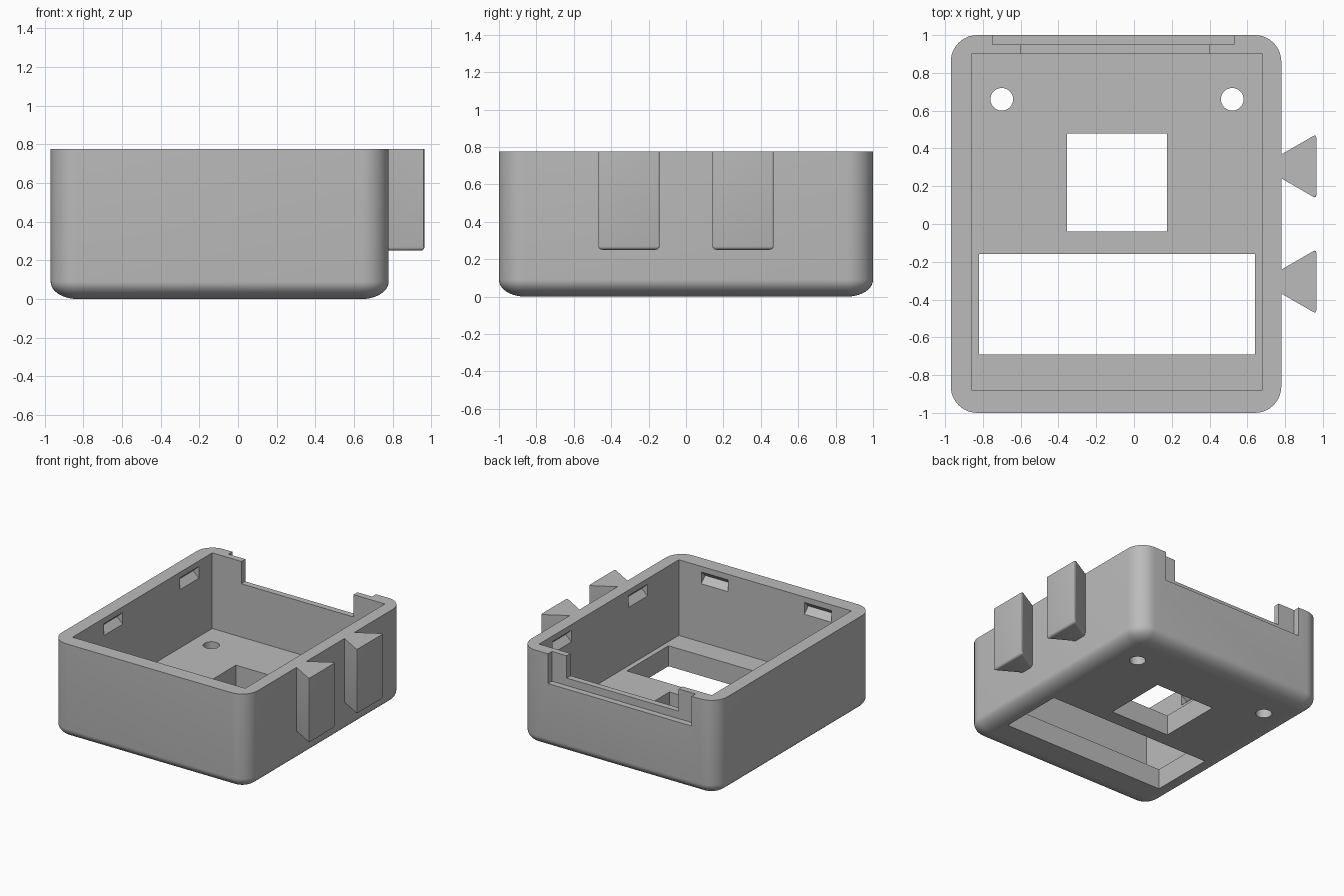
import bpy, bmesh, math
from mathutils import Vector

cube = bpy.data.objects.get("Cube")
if cube:
    bpy.data.objects.remove(cube, do_unlink=True)

gray = bpy.data.materials.new("plastic gray")
gray.use_nodes = True
COLOR = (0.5, 0.5, 0.5, 1)
gray.diffuse_color = COLOR
gray.node_tree.nodes["Principled BSDF"].inputs["Base Color"].default_value = COLOR

X0, X1, Y0, Y1, TOP = -0.97, 0.78, -1.0, 1.0, 0.775
FLOOR = 0.165


def loft(name, rings):
    """Closed solid skinned through rings with equal point counts."""
    bm = bmesh.new()
    loops = [[bm.verts.new(p) for p in ring] for ring in rings]
    n = len(loops[0])
    for a, b in zip(loops, loops[1:]):
        for i in range(n):
            j = (i + 1) % n
            bm.faces.new((a[i], a[j], b[j], b[i]))
    bm.faces.new(loops[0][::-1])
    bm.faces.new(loops[-1])
    bmesh.ops.recalc_face_normals(bm, faces=bm.faces)
    mesh = bpy.data.meshes.new(name)
    bm.to_mesh(mesh)
    bm.free()
    mesh.materials.append(gray)
    obj = bpy.data.objects.new(name, mesh)
    bpy.context.collection.objects.link(obj)
    return obj


def prism(name, outline, z0, z1):
    return loft(name, [[(x, y, z) for x, y in outline] for z in (z0, z1)])


def box(name, x0, x1, y0, y1, z0, z1):
    return prism(name, [(x0, y0), (x1, y0), (x1, y1), (x0, y1)], z0, z1)


def rounded_ring(inset, z, radius=0.14, steps=10):
    pts = []
    corners = [(X1, Y1, -1, -1), (X0, Y1, 1, -1), (X0, Y0, 1, 1), (X1, Y0, -1, 1)]
    for k, (cx, cy, sx, sy) in enumerate(corners):
        for i in range(steps + 1):
            a = math.pi / 2 * (k + i / steps)
            r = radius - inset
            pts.append((cx + sx * radius + r * math.cos(a),
                        cy + sy * radius + r * math.sin(a), z))
    return pts


def cut(target, cutter):
    cutter.hide_render = True
    mod = target.modifiers.new("cut", 'BOOLEAN')
    mod.operation = 'DIFFERENCE'
    mod.solver = 'EXACT'
    mod.object = cutter
    bpy.context.view_layer.objects.active = target
    bpy.ops.object.modifier_apply(modifier=mod.name)
    bpy.data.objects.remove(cutter, do_unlink=True)


def smooth(obj):
    bpy.ops.object.select_all(action='DESELECT')
    obj.select_set(True)
    bpy.context.view_layer.objects.active = obj
    bpy.ops.object.shade_smooth_by_angle(angle=math.radians(30))


# Case body with rounded corners and a flattened bottom fillet
rings = []
for i in range(11):
    a = math.pi / 2 * i / 10
    rings.append(rounded_ring(0.138 * (1 - math.sin(a)), 0.09 * (1 - math.cos(a))))
rings.append(rounded_ring(0, TOP))
case = loft("case_body", rings)

# Cavity, floor windows and rear stepped notch
cut(case, box("cavity", -0.86, 0.68, -0.88, 0.90, FLOOR, 1))
cut(case, box("large_window", -0.82, 0.64, -0.69, -0.16, -0.1, 0.4))
cut(case, box("square_window", -0.355, 0.175, -0.04, 0.48, -0.1, 0.4))
cut(case, box("outer_notch", -0.75, 0.53, 0.95, 1.1, 0.535, 1))
cut(case, box("inner_notch", -0.60, 0.40, 0.85, 1.0, 0.595, 1))

# Screw holes
for hx in (-0.70, 0.52):
    circle = [(hx + 0.06 * math.cos(i * math.pi / 16), 0.66 + 0.06 * math.sin(i * math.pi / 16))
              for i in range(32)]
    cut(case, prism("screw_hole", circle, -0.1, 0.4))


# V-shaped snap slots in the inner walls
def snap_slot(wall_point, outward, along):
    profile = [(-0.01, 0.635), (0, 0.635), (0.05, 0.683), (0, 0.73), (-0.01, 0.73)]
    p, o, t = Vector(wall_point), Vector(outward), Vector(along)
    cut(case, loft("snap_slot", [[p + o * d + t * s + Vector((0, 0, z)) for d, z in profile]
                                 for s in (-0.12, 0.12)]))


for y in (-0.36, 0.61):
    snap_slot((-0.86, y, 0), (-1, 0, 0), (0, 1, 0))
    snap_slot((0.68, y, 0), (1, 0, 0), (0, 1, 0))
for x in (-0.56, 0.36):
    snap_slot((x, -0.88, 0), (0, -1, 0), (1, 0, 0))
smooth(case)

# Dovetail mounting rails on the side wall
for name, y in (("front_rail", -0.305), ("back_rail", 0.305)):
    rail = prism(name, [(0.76, y - 0.052), (0.965, y - 0.17), (0.965, y + 0.17), (0.76, y + 0.052)],
                 0.25, TOP)
    bm = bmesh.new()
    bm.from_mesh(rail.data)
    rounded = [e for e in bm.edges
               if max(v.co.z for v in e.verts) < 0.3
               or min(v.co.x for v in e.verts) > 0.9 and abs(e.verts[0].co.z - e.verts[1].co.z) > 0.1]
    bmesh.ops.bevel(bm, geom=rounded, offset=0.018, segments=4, profile=0.5, affect='EDGES')
    bm.to_mesh(rail.data)
    bm.free()
    smooth(rail)
